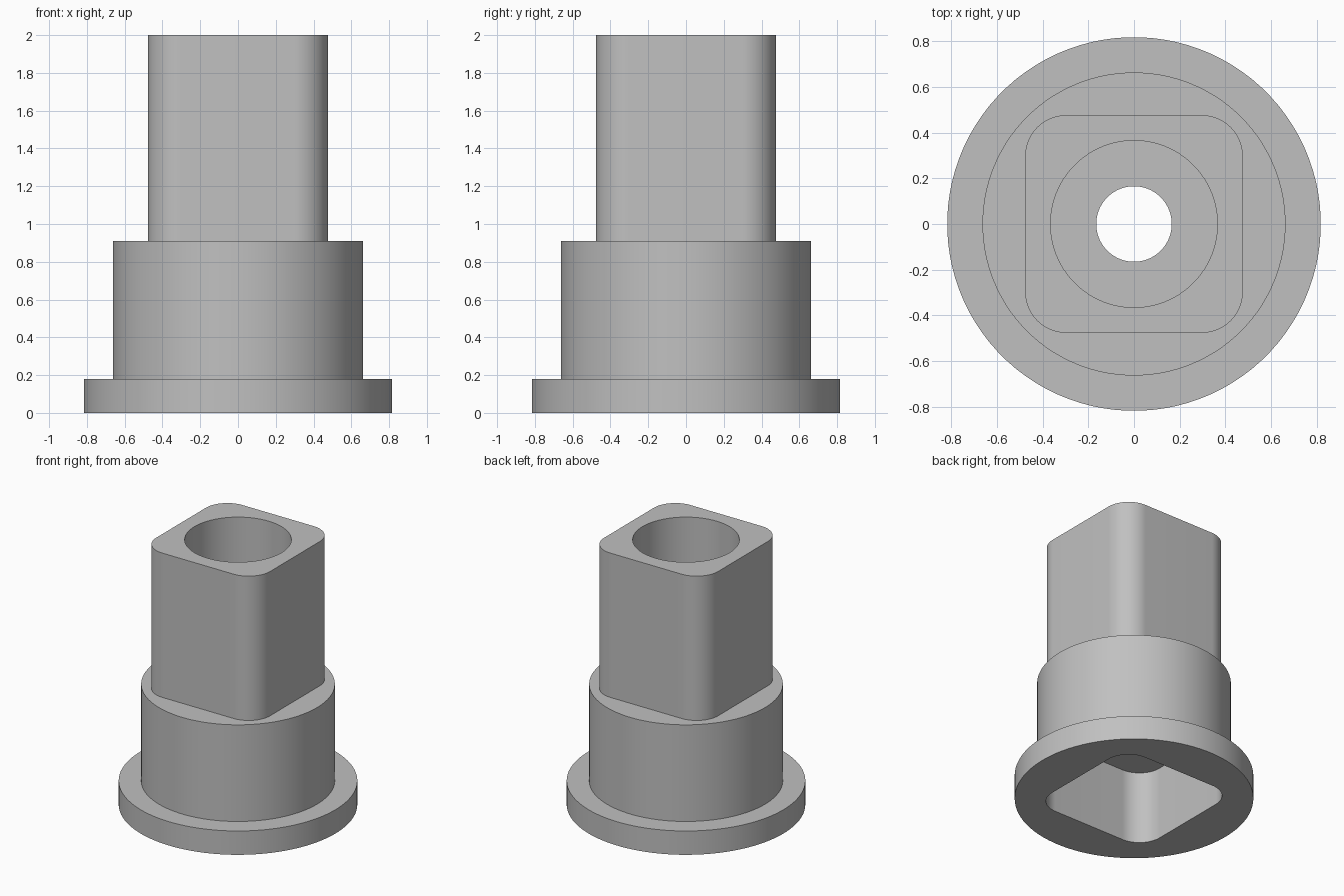
import bpy
import bmesh
from math import cos, sin, pi, radians

cube = bpy.data.objects.get("Cube")
if cube:
    bpy.data.objects.remove(cube, do_unlink=True)

SEG = 24              # points per quarter turn
CORNER = 0.18         # rounded corner radius of the square sections


def circle(r):
    n = SEG * 4
    return [(r * cos(2 * pi * (i + 0.5) / n), r * sin(2 * pi * (i + 0.5) / n)) for i in range(n)]


def rounded_square(half):
    pts, c = [], half - CORNER
    for q, (sx, sy) in enumerate([(1, 1), (-1, 1), (-1, -1), (1, -1)]):
        for i in range(SEG):
            a = pi / 2 * (q + i / (SEG - 1))
            pts.append((sx * c + CORNER * cos(a), sy * c + CORNER * sin(a)))
    return pts


flange, body = circle(0.817), circle(0.663)
post, socket = rounded_square(0.476), rounded_square(0.48)
bore, hole = circle(0.365), circle(0.165)

# Closed shell: up the outside, then down through the bore, hole and socket
sections = [
    (flange, 0), (flange, 0.18), (body, 0.18), (body, 0.91),
    (post, 0.91), (post, 2), (bore, 2), (bore, 0.91),
    (hole, 0.91), (hole, 0.55), (socket, 0.55), (socket, 0),
]

bm = bmesh.new()
rings = [[bm.verts.new((x, y, z)) for x, y in outline] for outline, z in sections]
for lower, upper in zip(rings, rings[1:] + rings[:1]):
    for i in range(len(lower)):
        j = (i + 1) % len(lower)
        bm.faces.new((lower[i], lower[j], upper[j], upper[i]))
bmesh.ops.recalc_face_normals(bm, faces=bm.faces)

mesh = bpy.data.meshes.new("socket_adapter")
bm.to_mesh(mesh)
bm.free()
adapter = bpy.data.objects.new("socket_adapter", mesh)
bpy.context.collection.objects.link(adapter)

# Single grey material
grey = bpy.data.materials.new("plain_grey")
grey.use_nodes = True
grey.diffuse_color = (0.53, 0.53, 0.53, 1)
grey.node_tree.nodes["Principled BSDF"].inputs["Base Color"].default_value = (0.53, 0.53, 0.53, 1)
mesh.materials.append(grey)

# Smooth the round walls, keep the rims sharp
bpy.ops.object.select_all(action='DESELECT')
adapter.select_set(True)
bpy.context.view_layer.objects.active = adapter
bpy.ops.object.shade_smooth_by_angle(angle=radians(30))
